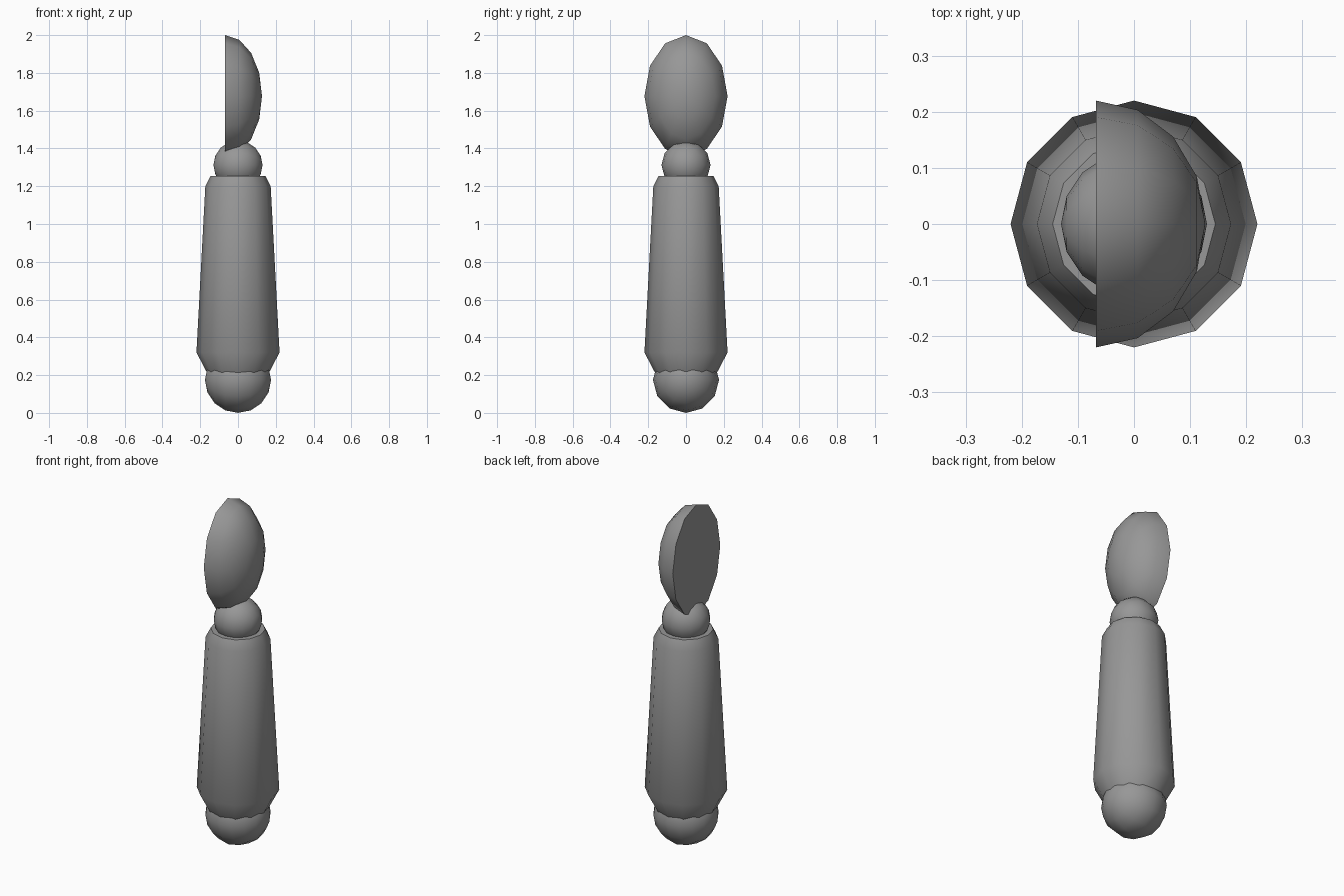
import bpy, bmesh, math
from mathutils import Matrix

if "Cube" in bpy.data.objects:
    bpy.data.objects.remove(bpy.data.objects["Cube"])

SIDES = 12

# dark grey finish shared by all parts
grey = bpy.data.materials.new("dark_grey")
grey.diffuse_color = (0.31, 0.31, 0.31, 1)
grey.use_nodes = True
grey.node_tree.nodes["Principled BSDF"].inputs["Base Color"].default_value = grey.diffuse_color


def finish(name, bm):
    bmesh.ops.recalc_face_normals(bm, faces=bm.faces)
    mesh = bpy.data.meshes.new(name)
    bm.to_mesh(mesh)
    bm.free()
    mesh.materials.append(grey)
    obj = bpy.data.objects.new(name, mesh)
    bpy.context.collection.objects.link(obj)
    bpy.ops.object.select_all(action='DESELECT')
    obj.select_set(True)
    bpy.context.view_layer.objects.active = obj
    bpy.ops.object.shade_smooth_by_angle(angle=math.radians(50))
    return obj


def ball(name, centre, radii, half=False):
    # low-poly sphere with its poles on the x axis
    bm = bmesh.new()
    bmesh.ops.create_uvsphere(bm, u_segments=SIDES, v_segments=8, radius=1)
    bmesh.ops.rotate(bm, verts=bm.verts, matrix=Matrix.Rotation(math.pi / 2, 3, 'Y'))
    if half:
        bmesh.ops.delete(bm, geom=[v for v in bm.verts if v.co.x < -0.01], context='VERTS')
        bmesh.ops.holes_fill(bm, edges=[e for e in bm.edges if e.is_boundary], sides=0)
    bmesh.ops.scale(bm, verts=bm.verts, vec=radii)
    bmesh.ops.translate(bm, verts=bm.verts, vec=centre)
    return finish(name, bm)


def lathe(name, profile):
    bm = bmesh.new()
    rings = []
    for r, z in profile:
        rings.append([bm.verts.new((r * math.cos(2 * math.pi * i / SIDES),
                                    r * math.sin(2 * math.pi * i / SIDES), z))
                      for i in range(SIDES)])
    for a, b in zip(rings, rings[1:]):
        for i in range(SIDES):
            j = (i + 1) % SIDES
            bm.faces.new((a[i], a[j], b[j], b[i]))
    bm.faces.new(rings[0][::-1])
    bm.faces.new(rings[-1])
    return finish(name, bm)


# rounded joint at the bottom
ball("elbow_joint", (0, 0, 0.175), (0.175, 0.175, 0.175))

# tapered sleeve with chamfered ends
lathe("forearm", [(0.16, 0.205), (0.22, 0.32), (0.173, 1.2), (0.145, 1.255)])

# smaller joint at the top
ball("wrist_joint", (0, 0, 1.312), (0.13, 0.13, 0.13))

# half-ellipsoid paddle hand, flat on the -x side
ball("hand", (-0.068, 0, 1.677), (0.195, 0.22, 0.323), half=True)
